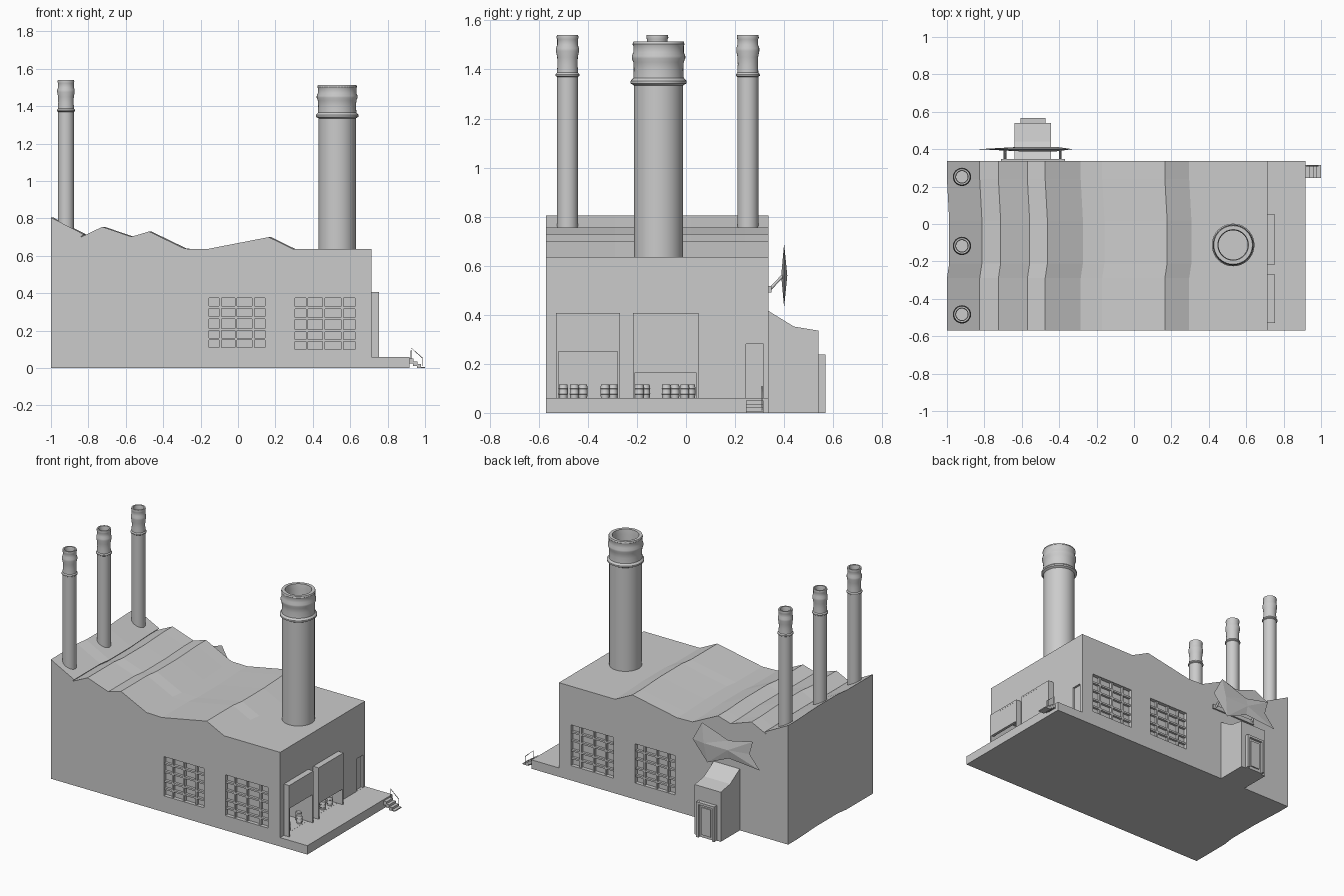
import bpy, bmesh, math
from mathutils import Vector

if "Cube" in bpy.data.objects:
    bpy.data.objects.remove(bpy.data.objects["Cube"])

Y0, Y1 = -0.57, 0.337


def make(name, bm):
    bmesh.ops.recalc_face_normals(bm, faces=bm.faces)
    me = bpy.data.meshes.new(name)
    bm.to_mesh(me)
    bm.free()
    ob = bpy.data.objects.new(name, me)
    bpy.context.collection.objects.link(ob)
    return ob


def boxes(name, specs):
    """specs: list of (x0, x1, y0, y1, z0, z1)"""
    bm = bmesh.new()
    for x0, x1, y0, y1, z0, z1 in specs:
        vs = bmesh.ops.create_cube(bm, size=1)['verts']
        for v in vs:
            v.co = Vector(((x0 + x1) / 2 + v.co.x * (x1 - x0),
                           (y0 + y1) / 2 + v.co.y * (y1 - y0),
                           (z0 + z1) / 2 + v.co.z * (z1 - z0)))
    return make(name, bm)


def loft(name, rings):
    bm = bmesh.new()
    rows = [[bm.verts.new(p) for p in r] for r in rings]
    n = len(rows[0])
    for a, b in zip(rows, rows[1:]):
        for i in range(n):
            j = (i + 1) % n
            bm.faces.new((a[i], a[j], b[j], b[i]))
    bm.faces.new(rows[0])
    bm.faces.new(rows[-1])
    return make(name, bm)


def lathe(name, profile, loc, seg=32):
    rings = [[(loc[0] + r * math.cos(2 * math.pi * k / seg),
               loc[1] + r * math.sin(2 * math.pi * k / seg), z)
              for k in range(seg)] for r, z in profile]
    ob = loft(name, rings)
    bpy.context.view_layer.objects.active = ob
    ob.select_set(True)
    bpy.ops.object.shade_smooth_by_angle(angle=math.radians(35))
    ob.select_set(False)
    return ob


def rod(name, pts, r):
    cu = bpy.data.curves.new(name, 'CURVE')
    cu.dimensions = '3D'
    cu.bevel_depth = r
    cu.bevel_resolution = 1
    cu.use_fill_caps = True
    sp = cu.splines.new('POLY')
    sp.points.add(len(pts) - 1)
    for p, c in zip(sp.points, pts):
        p.co = (*c, 1)
    ob = bpy.data.objects.new(name, cu)
    bpy.context.collection.objects.link(ob)


# Factory body: sawtooth roof and loading platform in one profile
roof = [(-1, 0.805), (-0.825, 0.715), (-0.84, 0.70), (-0.725, 0.755),
        (-0.57, 0.702), (-0.475, 0.73), (-0.285, 0.638), (-0.17, 0.635),
        (0.165, 0.70), (0.295, 0.636)]
flat = [(0.714, 0.636), (0.714, 0.06), (0.917, 0.06), (0.917, 0)]
sections = [(Y0, 0), (-0.29, 0), (-0.21, 0.012), (0.02, 0.012), (0.24, 0), (Y1, 0)]
body = loft("factory_body", [
    [(x + d, y, z) for x, z in roof] + [(x, y, z) for x, z in flat] + [(-1 + d, y, 0)]
    for y, d in sections])

# Openings: windows both sides, two loading bays, side door
windows = [(-0.155, 0.145, 0.11, 0.375), (0.305, 0.625, 0.10, 0.375)]
bays = [(-0.53, -0.27, 0.25), (-0.217, 0.05, 0.165)]
cuts = []
for x0, x1, z0, z1 in windows:
    cuts += [(x0, x1, Y0 - 0.05, Y0 + 0.025, z0, z1), (x0, x1, Y1 - 0.025, Y1 + 0.05, z0, z1)]
for y0, y1, _ in bays:
    cuts.append((0.50, 0.80, y0 + 0.01, y1 - 0.01, 0.0605, 0.395))
cuts.append((0.70, 0.80, 0.245, 0.315, 0.0605, 0.28))
cutter = boxes("opening_cutter", cuts)
cutter.hide_render = True
mod = body.modifiers.new("openings", 'BOOLEAN')
mod.object = cutter
mod.operation = 'DIFFERENCE'
mod.solver = 'EXACT'
dg = bpy.context.evaluated_depsgraph_get()
cut_mesh = bpy.data.meshes.new_from_object(body.evaluated_get(dg))
body.modifiers.clear()
body.data = cut_mesh
bpy.data.objects.remove(cutter)

# Window bars
for side, ya in (("front", Y0 + 0.008), ("back", Y1 - 0.026)):
    for n, (x0, x1, z0, z1) in enumerate(windows):
        w, h, t = x1 - x0, z1 - z0, 0.006
        xs = [x0 + w * f for f in (0.2, 0.48, 0.79)]
        zs = [z0 + h * f for f in (0.17, 0.36, 0.60, 0.81)]
        specs = [(x - t, x + t, ya, ya + 0.018, z0, z1) for x in xs]
        specs += [(x0, x1, ya, ya + 0.017, z - t, z + t) for z in zs]
        boxes(f"{side}_window_bars_{n}", specs)

# Loading bay hoods with half-raised doors
for n, (y0, y1, zd) in enumerate(bays):
    boxes(f"bay_hood_{n}", [(0.71, 0.754, y0, y0 + 0.01, 0.06, 0.407),
                            (0.71, 0.754, y1 - 0.01, y1, 0.06, 0.407),
                            (0.71, 0.754, y0, y1, 0.395, 0.407),
                            (0.735, 0.7535, y0 + 0.005, y1 - 0.005, zd, 0.40)])

# Small barrels stored in the bays
for n, y in enumerate((-0.50, -0.455, -0.42, -0.33, -0.297, -0.19, -0.165, -0.08, -0.045, -0.005, 0.02)):
    x = 0.66 + 0.03 * (n % 2)
    lathe(f"barrel_{n}", [(0.017, 0.06), (0.018, 0.075), (0.02, 0.077), (0.018, 0.08),
                          (0.018, 0.098), (0.02, 0.1), (0.018, 0.103), (0.017, 0.115)], (x, y), 12)

# Side steps and handrail
boxes("side_steps", [(0.915 + 0.021 * i, 0.9375 + 0.021 * i, 0.245, 0.315,
                      max(0, 0.025 - 0.013 * i), 0.05 - 0.0145 * i) for i in range(4)])
rod("handrail", [(0.925, 0.31, 0.045), (0.925, 0.31, 0.108), (0.985, 0.31, 0.055),
                 (0.985, 0.31, 0.01)], 0.0025)

# Large chimney
lathe("large_chimney", [(0.10, 0.60), (0.10, 1.335), (0.114, 1.343), (0.114, 1.353), (0.103, 1.365),
                        (0.101, 1.40), (0.103, 1.43), (0.109, 1.445), (0.109, 1.455), (0.103, 1.47),
                        (0.103, 1.495), (0.106, 1.503), (0.103, 1.513), (0.082, 1.513), (0.078, 1.48),
                        (0.078, 1.15)], (0.53, -0.112), 40)

# Three slim chimneys
for n, y in enumerate((-0.483, -0.117, 0.252)):
    lathe(f"slim_chimney_{n}", [(0.043, 0.70), (0.043, 1.37), (0.049, 1.374), (0.049, 1.38),
                                (0.043, 1.387), (0.041, 1.42), (0.042, 1.45), (0.047, 1.475),
                                (0.047, 1.487), (0.042, 1.50), (0.042, 1.522), (0.045, 1.53),
                                (0.043, 1.54), (0.034, 1.54), (0.031, 1.52), (0.031, 1.30)],
          (-0.92, y), 24)

# Back entrance porch with sloped roof
porch = [(Y1 - 0.01, 0), (0.54, 0), (0.54, 0.335), (0.44, 0.352), (Y1, 0.415), (Y1 - 0.01, 0.415)]
loft("entrance_porch", [[(x, y, z) for y, z in porch] for x in (-0.638, -0.443)])
boxes("entrance_door", [(-0.608, -0.592, 0.53, 0.568, 0, 0.238),
                        (-0.49, -0.474, 0.53, 0.568, 0, 0.238),
                        (-0.6, -0.48, 0.53, 0.5675, 0.222, 0.2375),
                        (-0.595, -0.487, 0.53, 0.552, 0, 0.225),
                        (-0.575, -0.507, 0.55, 0.560, 0.02, 0.205)])

# Fishtail sign, ridged along its middle
outline = [(-0.33, 0.56), (-0.40, 0.69), (-0.60, 0.62), (-0.78, 0.66), (-0.755, 0.57),
           (-0.832, 0.48), (-0.60, 0.50), (-0.44, 0.43)]
bm = bmesh.new()
rim = [bm.verts.new((x, 0.40, z)) for x, z in outline]
for y in (0.388, 0.413):
    a, b = bm.verts.new((-0.42, y, 0.56)), bm.verts.new((-0.60, y, 0.56))
    hub = [a, a, b, b, b, b, b, a]
    for i in range(8):
        j = (i + 1) % 8
        bm.faces.new((rim[i], rim[j], hub[i]))
        if hub[i] is not hub[j]:
            bm.faces.new((hub[i], rim[j], hub[j]))
make("fishtail_sign", bm)

# Sign mount: wall rail and two slanted arms
boxes("sign_wall_rail", [(-0.71, -0.37, Y1 - 0.005, 0.348, 0.49, 0.518)])
for n, x in enumerate((-0.69, -0.395)):
    rod(f"sign_arm_{n}", [(x, 0.342, 0.504), (x, 0.395, 0.56)], 0.007)
